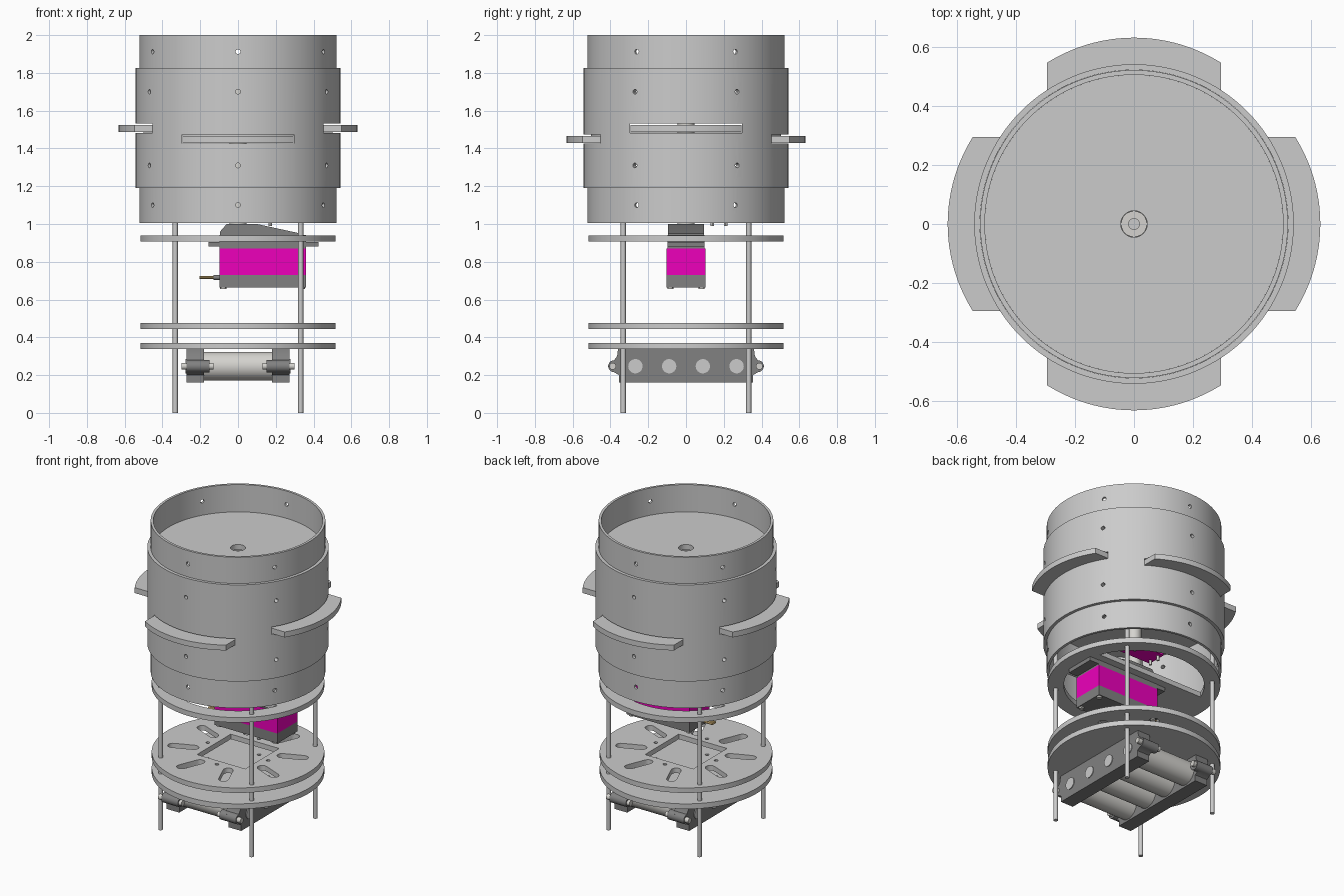
import bpy, bmesh
from math import sin, cos, pi, radians, sqrt, atan2
from mathutils import Matrix, Vector

if "Cube" in bpy.data.objects:
    bpy.data.objects.remove(bpy.data.objects["Cube"])


def material(name, rgb):
    m = bpy.data.materials.new(name)
    m.diffuse_color = (*rgb, 1)
    m.use_nodes = True
    m.node_tree.nodes["Principled BSDF"].inputs["Base Color"].default_value = m.diffuse_color
    return m


def add(name, me, mat=None):
    ob = bpy.data.objects.new(name, me)
    bpy.context.scene.collection.objects.link(ob)
    if mat:
        me.materials.clear()
        me.materials.append(mat)
    return ob


def from_bm(name, build, mat=None):
    bm, me = bmesh.new(), bpy.data.meshes.new(name)
    build(bm)
    bmesh.ops.recalc_face_normals(bm, faces=bm.faces)
    bm.to_mesh(me)
    bm.free()
    return add(name, me, mat)


def put_box(bm, x0, x1, y0, y1, z0, z1, rot=0):
    m = Matrix.Translation(((x0+x1)/2, (y0+y1)/2, (z0+z1)/2)) @ Matrix.Diagonal((x1-x0, y1-y0, z1-z0, 1))
    bmesh.ops.create_cube(bm, size=1, matrix=Matrix.Rotation(rot, 4, 'Z') @ m)


def put_cyl(bm, a, b, r, n=24):
    a, b = Vector(a), Vector(b)
    m = Matrix.Translation((a+b)/2) @ (b-a).to_track_quat('Z', 'Y').to_matrix().to_4x4()
    bmesh.ops.create_cone(bm, cap_ends=True, segments=n, radius1=r, radius2=r, depth=(b-a).length, matrix=m)


def box(name, *dims, mat=None):
    return from_bm(name, lambda bm: put_box(bm, *dims), mat)


def cyls(name, items, mat=None, n=24):
    return from_bm(name, lambda bm: [put_cyl(bm, *i, n) for i in items], mat)


def arc(r, a0, a1, n, cx=0, cy=0):
    return [(cx+r*cos(a0+(a1-a0)*i/n), cy+r*sin(a0+(a1-a0)*i/n)) for i in range(n+1)]


def circle(r, n=96, cx=0, cy=0):
    return arc(r, 0, 2*pi, n, cx, cy)[:-1]


def plate(name, loops, lo, hi, along_x=False, mat=None):
    """Flat part cut from a sheet: first loop is the outline, the others are holes."""
    cu = bpy.data.curves.new(name, 'CURVE')
    cu.dimensions, cu.fill_mode, cu.extrude = '2D', 'BOTH', (hi-lo)/2
    for pts in loops:
        s = cu.splines.new('POLY')
        s.points.add(len(pts)-1)
        for p, q in zip(s.points, pts):
            p.co = (*q, 0, 1)
        s.use_cyclic_u = True
    tmp = bpy.data.objects.new(name, cu)
    me = bpy.data.meshes.new_from_object(tmp)
    bpy.data.objects.remove(tmp)
    me.transform(Matrix.Translation((0, 0, (lo+hi)/2)))
    if along_x:
        me.transform(Matrix(((0, 0, 1, 0), (1, 0, 0, 0), (0, 1, 0, 0), (0, 0, 0, 1))))
    ob = add(name, me, mat)
    bm = bmesh.new()
    bm.from_mesh(me)
    bmesh.ops.remove_doubles(bm, verts=bm.verts, dist=1e-5)
    bmesh.ops.recalc_face_normals(bm, faces=bm.faces)
    bm.to_mesh(me)
    bm.free()
    return ob


def cut(ob, cutter):
    mod = ob.modifiers.new('cut', 'BOOLEAN')
    mod.object, mod.operation, mod.solver = cutter, 'DIFFERENCE', 'EXACT'
    bpy.context.view_layer.objects.active = ob
    bpy.ops.object.modifier_apply(modifier=mod.name)


magenta = material('magenta_case', (0.85, 0.0, 0.5))
dark = material('dark_plastic', (0.22, 0.22, 0.22))
light = material('pale_metal', (0.66, 0.65, 0.62))
tan = material('tan_wire', (0.72, 0.5, 0.2))

# Body tubes: long inner liner and shorter outer sleeve
liner = plate('inner_tube', [circle(0.522, 128), circle(0.506, 128)], 1.005, 2.0)
sleeve = plate('outer_sleeve', [circle(0.542, 128), circle(0.5225, 128)], 1.19, 1.827)

# Screw holes and flap slots through both tubes
TABS = [(0, 1.487, 1.523), (pi/2, 1.43, 1.465), (pi, 1.487, 1.523), (3*pi/2, 1.43, 1.465)]


def openings(bm):
    for z in (1.10, 1.31, 1.70, 1.912):
        for k in range(6):
            a = radians(30+60*k)
            put_cyl(bm, (0.45*cos(a), 0.45*sin(a), z), (0.6*cos(a), 0.6*sin(a), z), 0.0125, 16)
    for a, lo, hi in TABS:
        put_box(bm, 0.4, 0.7, -0.297, 0.297, lo-0.004, hi+0.008, a)


cutter = from_bm('opening_cutter', openings)
for t in (liner, sleeve):
    cut(t, cutter)
bpy.data.objects.remove(cutter)

# Four curved brake flaps sticking out through the slots
half = atan2(0.295, sqrt(0.554**2-0.295**2))
for i, (a, lo, hi) in enumerate(TABS):
    f = plate(f'brake_flap_{i+1}', [arc(0.554, -half, half, 32, 0.078) + [(0.3, 0.295), (0.3, -0.295)]], lo, hi)
    f.data.transform(Matrix.Rotation(a, 4, 'Z'))

# Top bulkhead and the guide discs around the flaps
plate('top_bulkhead', [circle(0.506), circle(0.045, 24)], 1.785, 1.82)
for n, z in (('lower', 1.39), ('middle', 1.466), ('upper', 1.535)):
    plate(f'{n}_guide_disc', [circle(0.504), circle(0.05, 24)], z, z+(0.018 if n == 'middle' else 0.03))

# Drive shaft
plate('drive_shaft', [circle(0.044, 24), circle(0.018, 16)], 1.0, 1.78, mat=light)
cyls('shaft_core', [((0, 0, 1.0), (0, 0, 1.75), 0.018)])

# Four threaded rods
cyls('support_rods', [((x, y, 0), (x, y, 1.39), 0.0135) for x in (-0.332, 0.332) for y in (-0.332, 0.332)], n=16)

# Servo mounting plate: ring with a crossbar
b = atan2(0.15, sqrt(0.42**2-0.15**2))
window = arc(0.42, b, pi-b, 40)
plate('servo_plate', [circle(0.516), window, [(x, -y) for x, y in window],
                      [(-0.1, -0.1), (0.36, -0.1), (0.36, 0.1), (-0.1, 0.1)]], 0.907, 0.94)


# Lower plates: slotted one with a square window above a solid one
def slot(a):
    pts = arc(0.03, -pi/2, pi/2, 8, 0.40, 0) + arc(0.03, pi/2, 3*pi/2, 8, 0.27, 0)
    return [(x*cos(a)-y*sin(a), x*sin(a)+y*cos(a)) for x, y in pts]


slots = [slot(radians(22.5+45*k)) for k in range(8)]
sq = 0.176
pins = [circle(0.012, 12, 0.22*cos(k*pi/2), 0.22*sin(k*pi/2)) for k in range(4)]
plate('bay_plate_upper', [circle(0.516), [(-sq, -sq), (sq, -sq), (sq, sq), (-sq, sq)]] + slots + pins, 0.443, 0.476)
plate('bay_plate_lower', [circle(0.516)] + pins, 0.337, 0.371)

# Servo: magenta middle, dark ends, flange, sloped gear cover
box('servo_case', -0.097, 0.36, -0.104, 0.104, 0.73, 0.87, mat=magenta)
box('servo_base', -0.097, 0.36, -0.104, 0.104, 0.665, 0.73, mat=dark)
box('servo_top', -0.097, 0.36, -0.099, 0.099, 0.87, 0.942, mat=dark)
box('servo_flange', -0.157, 0.425, -0.099, 0.099, 0.88, 0.906, mat=dark)
cover = plate('servo_gear_cover', [[(-0.095, 0.94), (0.33, 0.94), (0.33, 0.95), (0.10, 1.0), (-0.06, 1.0), (-0.095, 0.96)]],
              -0.095, 0.095, mat=dark)
cover.data.transform(Matrix(((1, 0, 0, 0), (0, 0, -1, 0), (0, 1, 0, 0), (0, 0, 0, 1))))
cyls('servo_screws', [((x, y, 0.655), (x, y, 0.67), 0.016) for x in (-0.078, 0.34) for y in (-0.083, 0.083)], light, 16)
cyls('servo_wire_sleeve', [((-0.13, 0, 0.717), (-0.09, 0, 0.717), 0.013)], dark)
cyls('servo_wires', [((-0.205, y, 0.717), (-0.13, y, 0.717), 0.007) for y in (-0.014, 0, 0.014)], tan, 12)

# Small circuit board with pins inside the tube mouth
box('circuit_board', -0.03, 0.20, 0.11, 0.24, 1.02, 1.035, mat=magenta)
cyls('board_pins', [((x, y, 0.99), (x, y, 1.02), 0.009) for x in (-0.01, 0.17) for y in (0.14, 0.21)], light, 12)

# Battery holder: two end blocks with eared ends
right = [(0.36, 0.337), (0.365, 0.30)] + arc(0.032, pi/2, -pi/2, 10, 0.38, 0.247) + [(0.355, 0.20), (0.355, 0.16)]
outline = right + [(-y, z) for y, z in reversed(right)]
CELLS = (-0.268, -0.089, 0.089, 0.268)
for name, s in (('left', -1), ('right', 1)):
    lo, hi = sorted((s*0.18, s*0.272))
    plate(f'{name}_battery_block', [outline], lo, hi, along_x=True, mat=dark)
    cyls(f'{name}_bolt_collars', [((s*0.15, y, 0.247), (s*0.20, y, 0.247), 0.032) for y in (-0.38, 0.38)], dark)
    cyls(f'{name}_contacts', [((s*0.26, y, 0.247), (s*0.277, y, 0.247), 0.038) for y in CELLS])
    cyls(f'{name}_holder_bolts', [((s*0.13, y, 0.247), (s*0.30, y, 0.247), 0.018) for y in (-0.388, 0.388)], light, 16)

# Four cells lying along x
cyls('battery_cells', [((-0.18, y, 0.247), (0.18, y, 0.247), 0.076) for y in CELLS], light, 40)

# Smooth shading with crisp edges
bpy.ops.object.select_all(action='DESELECT')
for ob in bpy.context.scene.objects:
    ob.select_set(True)
    bpy.context.view_layer.objects.active = ob
bpy.ops.object.shade_smooth_by_angle(angle=radians(30))
